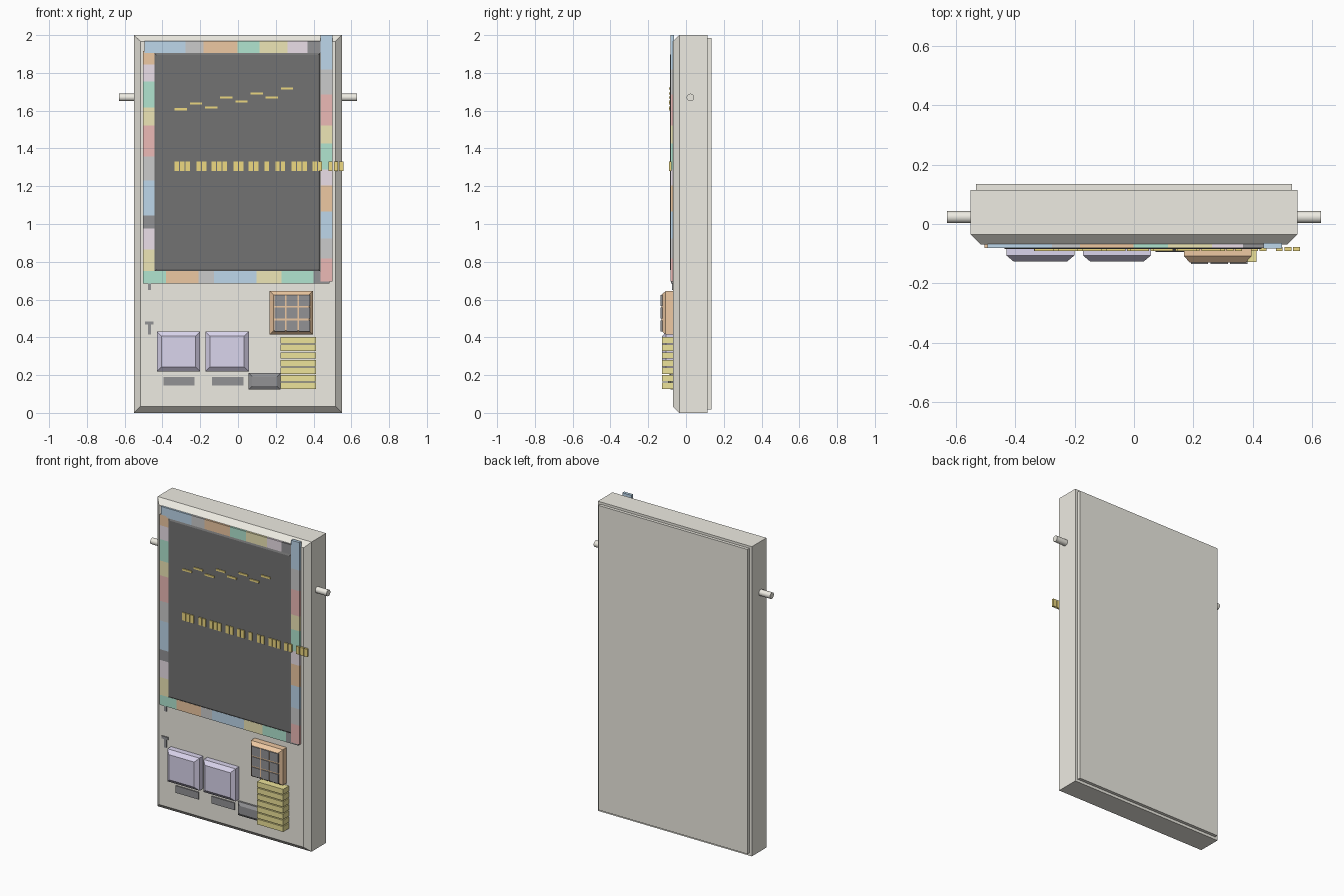
import bpy, bmesh, math

if "Cube" in bpy.data.objects:
    bpy.data.objects.remove(bpy.data.objects["Cube"])

COLORS = {
    "cream": (0.85, 0.83, 0.76), "black": (0.17, 0.17, 0.17), "charcoal": (0.29, 0.29, 0.30),
    "blue": (0.51, 0.68, 0.83), "grey": (0.68, 0.68, 0.69), "orange": (0.85, 0.58, 0.36),
    "green": (0.44, 0.78, 0.63), "yellow": (0.85, 0.79, 0.47), "pink": (0.83, 0.74, 0.81),
    "red": (0.84, 0.49, 0.47), "gold": (0.85, 0.69, 0.22), "lilac": (0.70, 0.66, 0.84),
    "slab_yellow": (0.85, 0.77, 0.32),
}
MATS = {}
FACE = -0.069  # y of the cabinet's front face


def paint(ob, color):
    if color not in MATS:
        MATS[color] = bpy.data.materials.new(color)
        MATS[color].diffuse_color = (*COLORS[color], 1)
    ob.data.materials.append(MATS[color])


def box(name, x0, x1, z0, z1, color, front, back=FACE + 0.005, rim=0.0, depth=0.0):
    """Box facing -y; rim/depth slope the front edges inwards."""
    bm = bmesh.new()
    loops = [(back, 0)] + ([(front + depth, 0)] if rim else []) + [(front, rim)]
    rings = [[bm.verts.new((x, y, z)) for x, z in
              ((x0 + i, z0 + i), (x1 - i, z0 + i), (x1 - i, z1 - i), (x0 + i, z1 - i))]
             for y, i in loops]
    bm.faces.new(rings[0])
    bm.faces.new(rings[-1])
    for a, b in zip(rings, rings[1:]):
        for k in range(4):
            bm.faces.new((a[k], a[(k + 1) % 4], b[(k + 1) % 4], b[k]))
    bmesh.ops.recalc_face_normals(bm, faces=bm.faces)
    me = bpy.data.meshes.new(name)
    bm.to_mesh(me)
    bm.free()
    ob = bpy.data.objects.new(name, me)
    bpy.context.collection.objects.link(ob)
    paint(ob, color)
    return ob


# cabinet body and back plate
box("cabinet", -0.55, 0.55, 0, 2, "cream", FACE, 0.114, 0.033, 0.034)
box("back_plate", -0.532, 0.532, 0.018, 1.985, "cream", 0.11, 0.134)

# side pegs
for s in (-1, 1):
    bpy.ops.mesh.primitive_cylinder_add(vertices=20, radius=0.02, depth=0.1,
                                        location=(s * 0.58, 0.023, 1.67),
                                        rotation=(0, math.pi / 2, 0))
    peg = bpy.context.object
    peg.name = "side_peg"
    paint(peg, "cream")
    bpy.ops.object.shade_smooth_by_angle()

# display board
box("board", -0.442, 0.435, 0.75, 1.905, "black", -0.085, rim=0.01, depth=0.006)

# coloured border: (colour, length) runs along each side
TOP = (("blue", .217), ("grey", .095), ("orange", .18), ("green", .116), ("yellow", .148),
       ("pink", .105), ("charcoal", .069))
BOTTOM = (("green", .122), ("orange", .174), ("grey", .08), ("blue", .227), ("yellow", .132),
          ("green", .169), ("charcoal", .085))
LEFT = (("orange", .07), ("pink", .09), ("green", .138), ("yellow", .095), ("red", .165),
        ("grey", .127), ("blue", .186), ("charcoal", .069), ("pink", .111), ("yellow", .119))
RIGHT = (("blue", .181), ("grey", .133), ("red", .164), ("yellow", .095), ("green", .138),
         ("pink", .085), ("orange", .138), ("blue", .143), ("grey", .106), ("red", .122))
for run, x, z0, z1 in ((TOP, -0.494, 1.905, 1.968), (BOTTOM, -0.504, 0.685, 0.75)):
    for color, length in run:
        box("border_tile", x, x + length, z0, z1, color, -0.08)
        x += length
for run, z, x0, x1, front in ((LEFT, 1.915, -0.504, -0.442, -0.08), (RIGHT, 2.0, 0.436, 0.499, -0.083)):
    for color, length in run:
        box("border_tile", x0, x1, z - length, z, color, front)
        z -= length

# gold dashes on the board
for i, z in enumerate((1.607, 1.638, 1.617, 1.67, 1.649, 1.691, 1.67, 1.717)):
    x = -0.335 + i * 0.0803
    box("dash", x, x + 0.065, z - 0.006, z + 0.006, "gold", -0.091, -0.08)

# gold tally bars, in groups
for x, count in ((-.336, 3), (-.22, 2), (-.14, 3), (-.024, 2), (.056, 2), (.14, 1),
                 (.198, 2), (.283, 3), (.394, 2), (.478, 3)):
    for k in range(count):
        box("tally_bar", x + k * .029, x + k * .029 + .023, 1.28, 1.33, "gold", -0.091, -0.077)

# T-shaped hooks
for z in (0.415, 0.65):
    box("hook_stem", -0.477, -0.46, z, z + 0.055, "charcoal", -0.075)
    box("hook_bar", -0.493, -0.447, z + 0.053, z + 0.07, "charcoal", -0.075)

# lilac buttons with slots below
for x in (-0.43, -0.172):
    box("button", x, x + 0.229, 0.22, 0.43, "lilac", -0.126, rim=0.024, depth=0.02)
    box("slot", x + 0.035, x + 0.2, 0.144, 0.19, "charcoal", -0.076)

# small dark tray
box("tray", 0.056, 0.225, 0.123, 0.211, "charcoal", -0.094, rim=0.019, depth=0.012)

# stack of yellow slabs
for k in range(7):
    z = 0.126 + k * 0.0402
    box("slab", 0.225, 0.412, z, z + 0.034, "slab_yellow", -0.128)

# orange keypad with nine dark keys
box("keypad", 0.168, 0.396, 0.415, 0.645, "orange", -0.13, rim=0.02, depth=0.022)
for i in (-1, 0, 1):
    for j in (-1, 0, 1):
        x, z = 0.287 + i * 0.066, 0.528 + j * 0.067
        box("key", x - 0.029, x + 0.029, z - 0.029, z + 0.029, "charcoal", -0.135, -0.125)

for m in bpy.data.materials:
    if m.users and not m.is_grease_pencil:
        m.use_nodes = True
        m.node_tree.nodes["Principled BSDF"].inputs["Base Color"].default_value = m.diffuse_color
